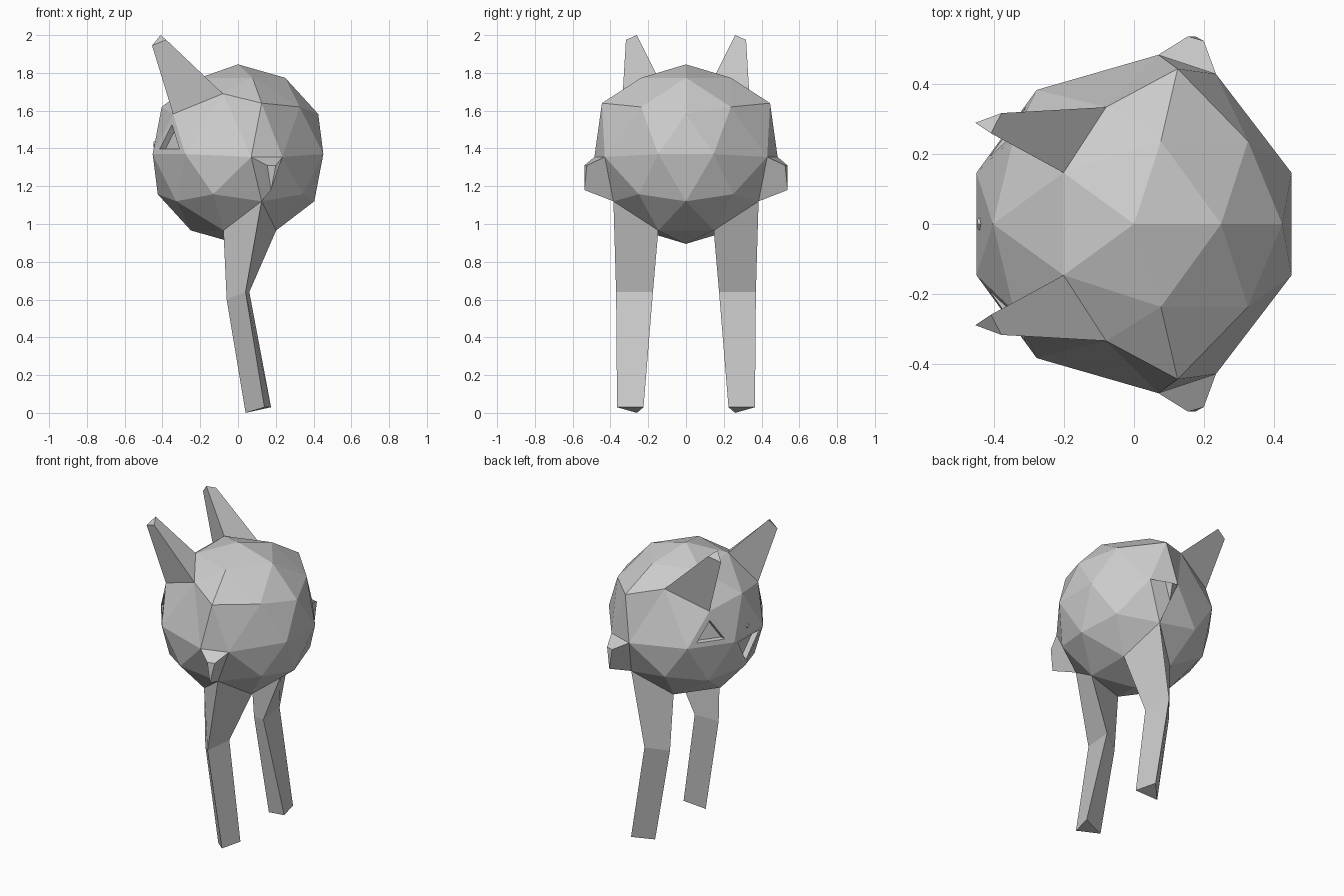
import bpy, bmesh
from mathutils import Vector

if "Cube" in bpy.data.objects:
    bpy.data.objects.remove(bpy.data.objects["Cube"])

R, CZ = 0.475, 1.37
bm = bmesh.new()
bmesh.ops.create_icosphere(bm, subdivisions=2, radius=R)
bmesh.ops.translate(bm, verts=bm.verts, vec=(0, 0, CZ))


def nearest(p, verts):
    return min(verts, key=lambda v: (v.co - Vector(p)).length)


def side(p, s):
    return Vector((p[0], p[1] * s, p[2]))


def find_face(center):
    return min(bm.faces, key=lambda f: (f.calc_center_median() - Vector(center)).length)


def extrude(face):
    return bmesh.ops.extrude_discrete_faces(bm, faces=[face])["faces"][0]


def limb(base, rings, s):
    """Extrude the triangle 'base' through successive triangular rings."""
    base = [side(p, s) for p in base]
    face = find_face(sum(base, Vector()) / 3)
    for ring in rings:
        face = extrude(face)
        order = [nearest(p, face.verts) for p in base]
        for v, p in zip(order, ring):
            v.co = side(p, s)
        base = [side(p, s) for p in ring]


def recess(center, scale, depth):
    """Inset a face, then sink it into the body."""
    face = find_face(center)
    n = face.normal.copy()
    c = face.calc_center_median()
    face = extrude(face)
    for v in face.verts:
        v.co = c + (v.co - c) * scale
    face = extrude(face)
    for v in face.verts:
        v.co = c + (v.co - c) * 0.85 - n * depth


# shape the shoulders and brows
for s in (1, -1):
    for old, new in [((0, .475, 1.37), (.07, .485, 1.355)),
                     ((.279, .384, 1.37), (.235, .43, 1.355)),
                     ((.131, .404, 1.582), (.125, .445, 1.64)),
                     ((-.125, .384, 1.62), (-.08, .335, 1.69))]:
        nearest(side(old, s), bm.verts).co = side(new, s)
bm.normal_update()

# recessed eyes and mouth
for s in (1, -1):
    recess((-.358, .26 * s, 1.44), 0.6, 0.03)
recess((-.443, 0, 1.30), 0.75, 0.03)

# ears, arms and legs
for s in (1, -1):
    limb([(-.344, .25, 1.582), (-.08, .335, 1.69), (-.202, .147, 1.774)],
         [[(-.455, .29, 1.945), (-.38, .318, 1.975), (-.41, .26, 2.0)]], s)
    limb([(.07, .485, 1.355), (.235, .43, 1.355), (.125, .384, 1.12)],
         [[(.155, .538, 1.31), (.20, .525, 1.31), (.175, .538, 1.18)]], s)
    limb([(.125, .384, 1.12), (-.077, .238, .966), (.202, .147, .966)],
         [[(.04, .37, .64), (-.06, .25, .60), (.06, .175, .64)],
          [(.14, .365, .03), (.04, .26, 0), (.175, .225, .03)]], s)

bmesh.ops.recalc_face_normals(bm, faces=bm.faces)
mesh = bpy.data.meshes.new("creature_body")
bm.to_mesh(mesh)
bm.free()
bpy.context.collection.objects.link(bpy.data.objects.new("creature_body", mesh))

# small pointed nose
bpy.ops.mesh.primitive_cone_add(vertices=4, radius1=0.035, radius2=0.015, depth=0.05,
                                location=(-.423, 0, 1.42), rotation=(0, -1.5708, 0))
bpy.context.object.name = "nose"
